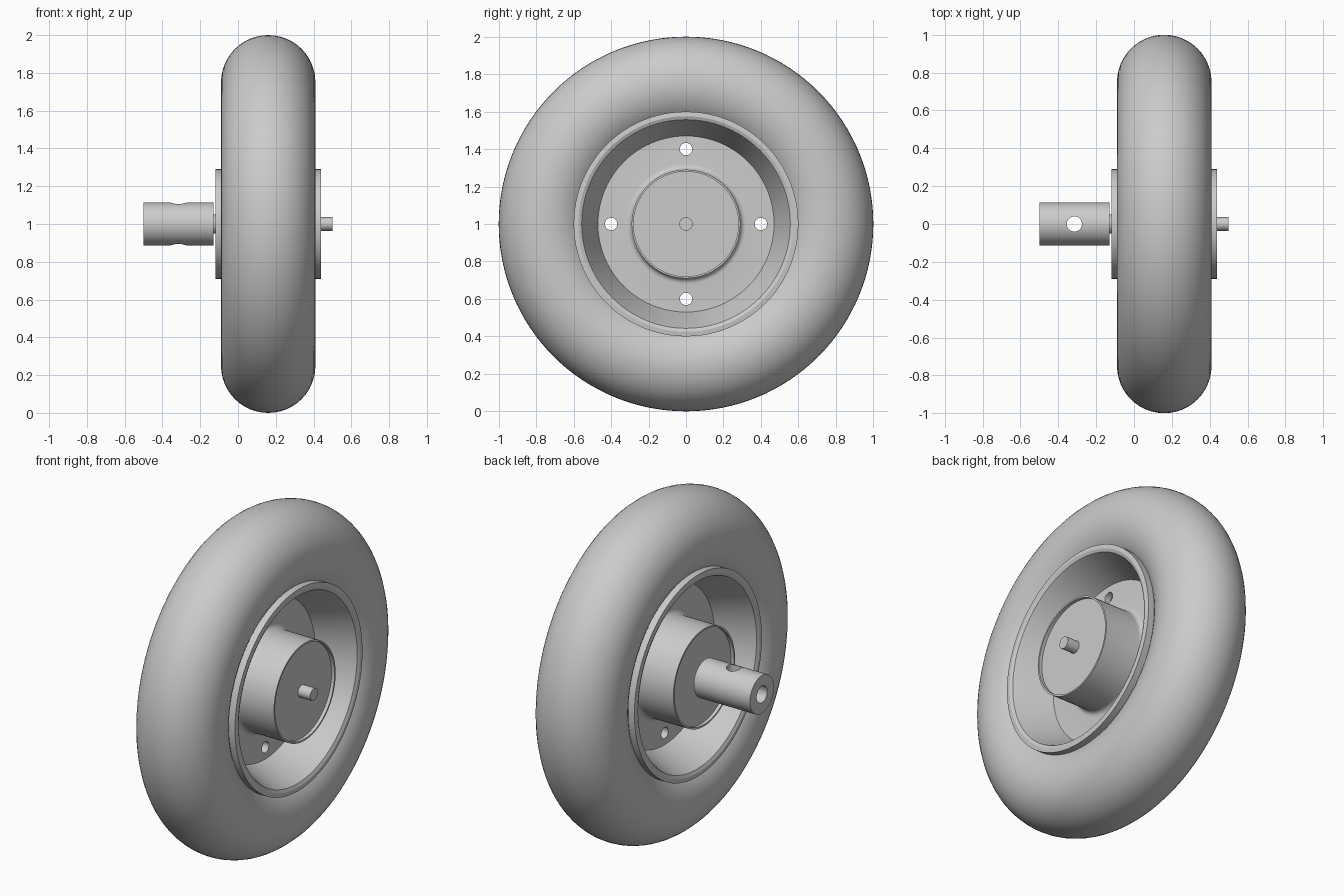
import bpy, bmesh, math
from mathutils import Matrix, Vector

cube = bpy.data.objects.get("Cube")
if cube:
    bpy.data.objects.remove(cube, do_unlink=True)

WHEEL_X = 0.16
AXIS_Z = 1.0

grey = bpy.data.materials.new("plain grey")
grey.use_nodes = True
grey.diffuse_color = (0.6, 0.6, 0.6, 1)
bsdf = next(n for n in grey.node_tree.nodes if n.type == 'BSDF_PRINCIPLED')
bsdf.inputs["Base Color"].default_value = (0.6, 0.6, 0.6, 1)


def add_object(name, bm, location):
    mesh = bpy.data.meshes.new(name)
    bm.to_mesh(mesh)
    bm.free()
    mesh.materials.append(grey)
    obj = bpy.data.objects.new(name, mesh)
    obj.location = location
    bpy.context.collection.objects.link(obj)
    return obj


def lathe(name, profile, x, steps):
    """Revolve a closed (offset, radius) profile around the x axis."""
    bm = bmesh.new()
    verts = [bm.verts.new((a, 0, r)) for a, r in profile]
    edges = [bm.edges.new((v, verts[(i + 1) % len(verts)])) for i, v in enumerate(verts)]
    bmesh.ops.spin(bm, geom=verts + edges, axis=(1, 0, 0), cent=(0, 0, 0),
                   angle=math.tau, steps=steps)
    bmesh.ops.remove_doubles(bm, verts=bm.verts, dist=1e-4)
    # drop the edges left lying on the axis itself
    loose = [e for e in bm.edges if not e.link_faces]
    bmesh.ops.delete(bm, geom=loose, context='EDGES')
    bmesh.ops.recalc_face_normals(bm, faces=bm.faces)
    return add_object(name, bm, (x, 0, AXIS_Z))


def arc(cx, cr, radius, start, end, count):
    angles = [math.radians(start + (end - start) * i / count) for i in range(count + 1)]
    return [(cx + radius * math.cos(t), cr + radius * math.sin(t)) for t in angles]


def drill(target, center, radius, length, axis):
    """Cut a round hole along an axis."""
    bm = bmesh.new()
    turn = Vector((0, 0, 1)).rotation_difference(Vector(axis)).to_matrix().to_4x4()
    bmesh.ops.create_cone(bm, cap_ends=True, segments=32, radius1=radius,
                          radius2=radius, depth=length, matrix=turn)
    cutter = add_object("hole_cutter", bm, center)
    cutter.hide_render = True
    mod = target.modifiers.new("hole", 'BOOLEAN')
    mod.operation = 'DIFFERENCE'
    mod.solver = 'EXACT'
    mod.object = cutter
    bpy.context.view_layer.objects.active = target
    bpy.ops.object.modifier_apply(modifier=mod.name)
    bpy.data.objects.remove(cutter, do_unlink=True)


def smooth(obj):
    bpy.ops.object.select_all(action='DESELECT')
    obj.select_set(True)
    bpy.context.view_layer.objects.active = obj
    bpy.ops.object.shade_smooth_by_angle(angle=math.radians(30))


# Tyre: round section swept around the axle
tyre = lathe("tyre", arc(0, 0.75, 0.25, 0, 360, 48)[:-1], WHEEL_X, 128)

# Rim, web disc and hub: one half section, mirrored about the wheel plane
half = [(0.14, 0.55), (0.19, 0.60), (0.24, 0.60), (0.243, 0.575), (0.235, 0.557),
        (0.21, 0.545), (0.02, 0.47)]
half += arc(0.05, 0.32, 0.03, 180, 270, 6)
half += [(0.28, 0.29), (0.28, 0.28), (0.26, 0.28), (0.26, 0)]
rim = lathe("rim_and_hub", half + [(-a, r) for a, r in reversed(half)], WHEEL_X, 96)

# Four bolt holes through the web disc
for i in range(4):
    t = i * math.pi / 2
    drill(rim, (WHEEL_X, 0.4 * math.cos(t), AXIS_Z + 0.4 * math.sin(t)),
          0.033, 0.2, (1, 0, 0))


def rod(name, x0, x1, radius):
    return lathe(name, [(x0, 0), (x0, radius), (x1, radius), (x1, 0)], 0, 48)


# Axle end and inner shaft
axle = rod("axle_end", 0.40, 0.50, 0.036)
shaft = rod("inner_shaft", -0.16, -0.08, 0.05)

# Drive coupling with an end bore and a cross pin hole
coupling = rod("drive_coupling", -0.50, -0.13, 0.113)
drill(coupling, (-0.41, 0, AXIS_Z), 0.05, 0.4, (1, 0, 0))
drill(coupling, (-0.315, 0, AXIS_Z), 0.04, 0.4, (0, 0, 1))

for part in (tyre, rim, axle, shaft, coupling):
    smooth(part)
